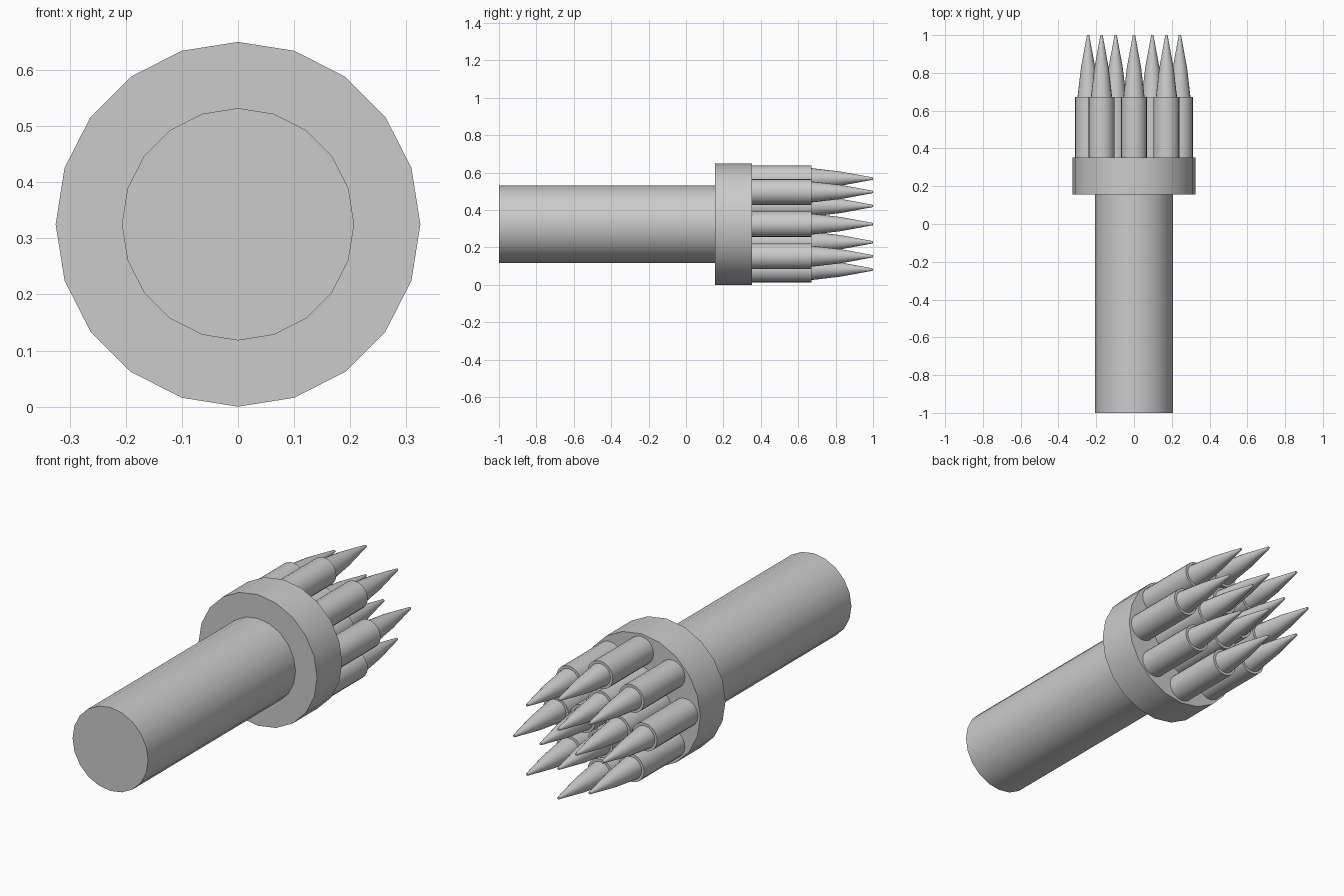
import bpy, bmesh
from math import sin, cos, pi, radians

if "Cube" in bpy.data.objects:
    bpy.data.objects.remove(bpy.data.objects["Cube"])

CZ = 0.325   # height of the main axis
SIDES = 20


def lathe(name, profile, x=0.0, z=CZ):
    """Closed solid turned about a y-parallel axis; profile is (y, radius)."""
    bm = bmesh.new()
    rings = []
    for y, r in profile:
        rings.append([bm.verts.new((x + r * sin(2 * pi * i / SIDES), y,
                                    z + r * cos(2 * pi * i / SIDES)))
                      for i in range(SIDES)])
    for a, b in zip(rings, rings[1:]):
        for i in range(SIDES):
            j = (i + 1) % SIDES
            bm.faces.new((a[i], a[j], b[j], b[i]))
    bm.faces.new(rings[0])
    bm.faces.new(rings[-1])
    bmesh.ops.recalc_face_normals(bm, faces=bm.faces)
    mesh = bpy.data.meshes.new(name)
    bm.to_mesh(mesh)
    bm.free()
    obj = bpy.data.objects.new(name, mesh)
    bpy.context.collection.objects.link(obj)
    bpy.ops.object.select_all(action='DESELECT')
    obj.select_set(True)
    bpy.context.view_layer.objects.active = obj
    bpy.ops.object.shade_smooth_by_angle(angle=radians(30))
    return obj


# Handle shaft and the collar holding the rods
lathe("shaft", [(-1.0, 0.207), (0.155, 0.207)])
lathe("collar", [(0.155, 0.325), (0.352, 0.325)])

# Outer ring of eight and inner ring of four pointed rods
for label, count, ring in (("outer", 8, 0.243), ("inner", 4, 0.097)):
    for k in range(count):
        a = 2 * pi * k / count
        x, z = ring * sin(a), CZ + ring * cos(a)
        lathe(f"{label}_rod_{k + 1}", [(0.352, 0.069), (0.672, 0.069)], x, z)
        lathe(f"{label}_tip_{k + 1}",
              [(0.672, 0.056), (0.826, 0.038), (1.0, 0.006)], x, z)
